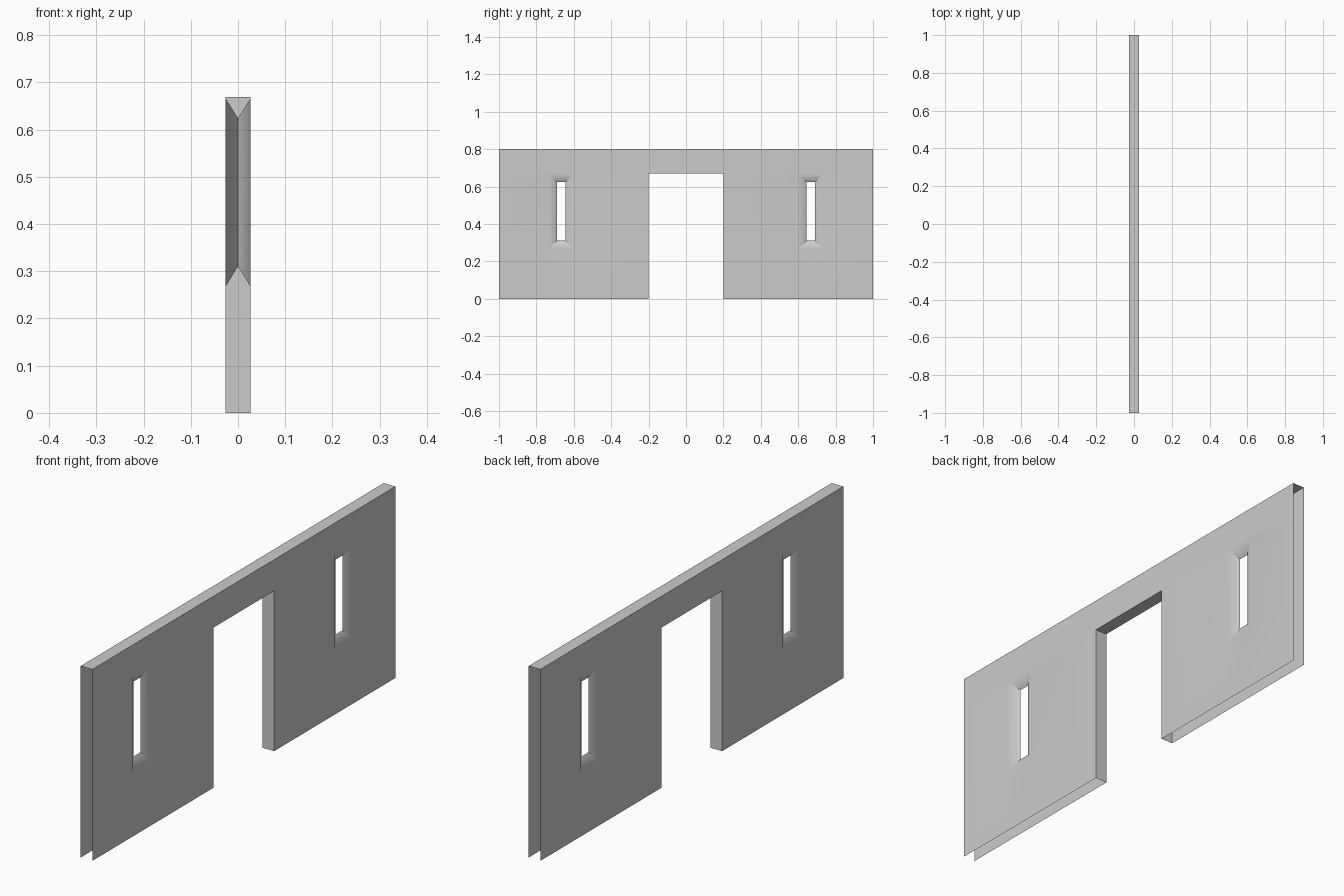
import bpy
import bmesh
import math

if "Cube" in bpy.data.objects:
    bpy.data.objects.remove(bpy.data.objects["Cube"], do_unlink=True)

T = 0.0267                                  # half thickness
TOP = 0.8
DOOR_Y, DOOR_Z = 0.2, 0.669
WIN_Y, WIN_HALF, WIN_Z0, WIN_Z1 = 0.667, 0.0655, 0.267, 0.667
SPLAY = 0.0435                              # how far the reveal narrows

# Plain stone grey
stone = bpy.data.materials.new("stone_grey")
stone.use_nodes = True
grey = (0.6, 0.6, 0.6, 1)
stone.diffuse_color = grey
stone.node_tree.nodes["Principled BSDF"].inputs["Base Color"].default_value = grey

bm = bmesh.new()


def face(*points):
    return bm.faces.new([bm.verts.new(p) for p in points])


def ring(x, yc, inset):
    """Window outline at depth x, shrunk by inset."""
    h, a, b = WIN_HALF - inset, WIN_Z0 + inset, WIN_Z1 - inset
    return [(x, yc - h, a), (x, yc + h, a), (x, yc + h, b), (x, yc - h, b)]


half = [DOOR_Y, WIN_Y - WIN_HALF, WIN_Y + WIN_HALF, 1]
ys = [-y for y in reversed(half)] + half
zs = [0, WIN_Z0, WIN_Z1, DOOR_Z, TOP]

# Two wall skins, leaving out the doorway and the window slits
for x in (-T, T):
    for y0, y1 in zip(ys, ys[1:]):
        for z0, z1 in zip(zs, zs[1:]):
            yc, zc = abs(y0 + y1) / 2, (z0 + z1) / 2
            doorway = yc < DOOR_Y and zc < DOOR_Z
            window = abs(yc - WIN_Y) < WIN_HALF and WIN_Z0 < zc < WIN_Z1
            if not doorway and not window:
                face((x, y0, z0), (x, y1, z0), (x, y1, z1), (x, y0, z1))

    # Window reveals narrowing to the middle of the wall
    for yc in (-WIN_Y, WIN_Y):
        outer, inner = ring(x, yc, 0), ring(0, yc, SPLAY)
        for i in range(4):
            j = (i + 1) % 4
            face(outer[i], outer[j], inner[j], inner[i])

# Top cap; the ends and the base stay open
for y0, y1 in zip(ys, ys[1:]):
    face((-T, y0, TOP), (T, y0, TOP), (T, y1, TOP), (-T, y1, TOP))

# Door jambs and lintel
for y in (-DOOR_Y, DOOR_Y):
    for z0, z1 in zip(zs[:3], zs[1:4]):
        face((-T, y, z0), (T, y, z0), (T, y, z1), (-T, y, z1))
face((-T, -DOOR_Y, DOOR_Z), (T, -DOOR_Y, DOOR_Z),
     (T, DOOR_Y, DOOR_Z), (-T, DOOR_Y, DOOR_Z))

# Weld the pieces and point the faces outward
bmesh.ops.remove_doubles(bm, verts=bm.verts[:], dist=0.0005)
bmesh.ops.recalc_face_normals(bm, faces=bm.faces[:])
bm.normal_update()
cap = max(bm.faces, key=lambda f: f.calc_center_median().z)
if cap.normal.z < 0:
    bmesh.ops.reverse_faces(bm, faces=bm.faces[:])

mesh = bpy.data.meshes.new("gate_wall")
bm.to_mesh(mesh)
bm.free()
mesh.materials.append(stone)
wall = bpy.data.objects.new("gate_wall", mesh)
bpy.context.collection.objects.link(wall)

# Soft blend into the reveals, crisp edges elsewhere
bpy.ops.object.select_all(action="DESELECT")
wall.select_set(True)
bpy.context.view_layer.objects.active = wall
bpy.ops.object.shade_smooth_by_angle(angle=math.radians(40))
blend = wall.modifiers.new("flat_walls", "WEIGHTED_NORMAL")
blend.keep_sharp = True
